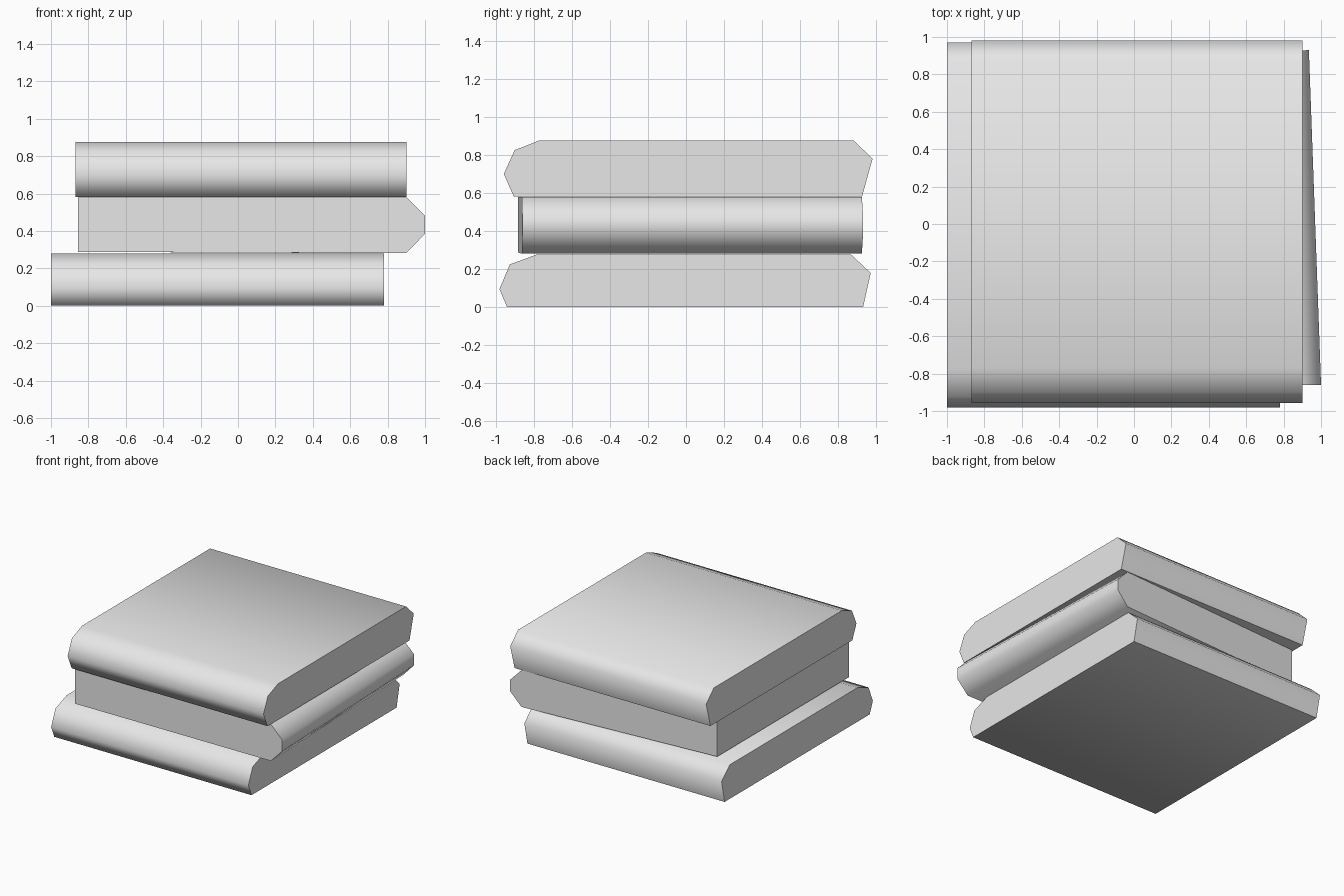
import bpy
import bmesh
from math import radians

cube = bpy.data.objects.get("Cube")
if cube:
    bpy.data.objects.remove(cube, do_unlink=True)

# Single pale cloth colour
cloth = bpy.data.materials.new("pale_grey_cloth")
cloth.use_nodes = True
colour = (0.8, 0.8, 0.8, 1)
cloth.diffuse_color = colour
cloth.node_tree.nodes["Principled BSDF"].inputs["Base Color"].default_value = colour


def folded_slab(name, profile, start, end):
    """Bridge a folded profile between two end caps; start and end place each point."""
    bm = bmesh.new()
    a = [bm.verts.new(start(u, z)) for u, z in profile]
    b = [bm.verts.new(end(u, z)) for u, z in profile]
    bm.faces.new(a)
    bm.faces.new(b[::-1])
    for i in range(len(a)):
        j = (i + 1) % len(a)
        bm.faces.new((a[i], b[i], b[j], a[j]))
    bmesh.ops.recalc_face_normals(bm, faces=bm.faces)
    mesh = bpy.data.meshes.new(name)
    bm.to_mesh(mesh)
    bm.free()
    mesh.materials.append(cloth)
    obj = bpy.data.objects.new(name, mesh)
    bpy.context.collection.objects.link(obj)
    bpy.ops.object.select_all(action='DESELECT')
    obj.select_set(True)
    bpy.context.view_layer.objects.active = obj
    bpy.ops.object.shade_smooth_by_angle(angle=radians(70))
    return obj


# Bottom towel, fold at the front
bottom = [(-0.94, 0), (0.93, 0), (0.97, 0.18), (0.865, 0.278),
          (-0.78, 0.278), (-0.925, 0.225), (-0.98, 0.095)]
folded_slab("bottom_towel", bottom,
            lambda u, z: (-1.0, u, z), lambda u, z: (0.78, u, z))

# Middle towel, turned sideways and slightly askew
middle = [(-0.855, 0.288), (0.9, 0.281), (1.0, 0.385),
          (1.0, 0.48), (0.9, 0.58), (-0.855, 0.58)]
folded_slab("middle_towel", middle,
            lambda u, z: (u, -0.872 + 0.012 * u, z),
            lambda u, z: (u - 0.035 * (u + 0.855), 0.87 + 0.06 * u, z))

# Top towel, fold at the front
top = [(-0.905, 0.582), (0.925, 0.582), (0.98, 0.78), (0.88, 0.876),
       (-0.77, 0.876), (-0.9, 0.825), (-0.957, 0.7)]
folded_slab("top_towel", top,
            lambda u, z: (-0.868, u, z), lambda u, z: (0.9, u, z))
